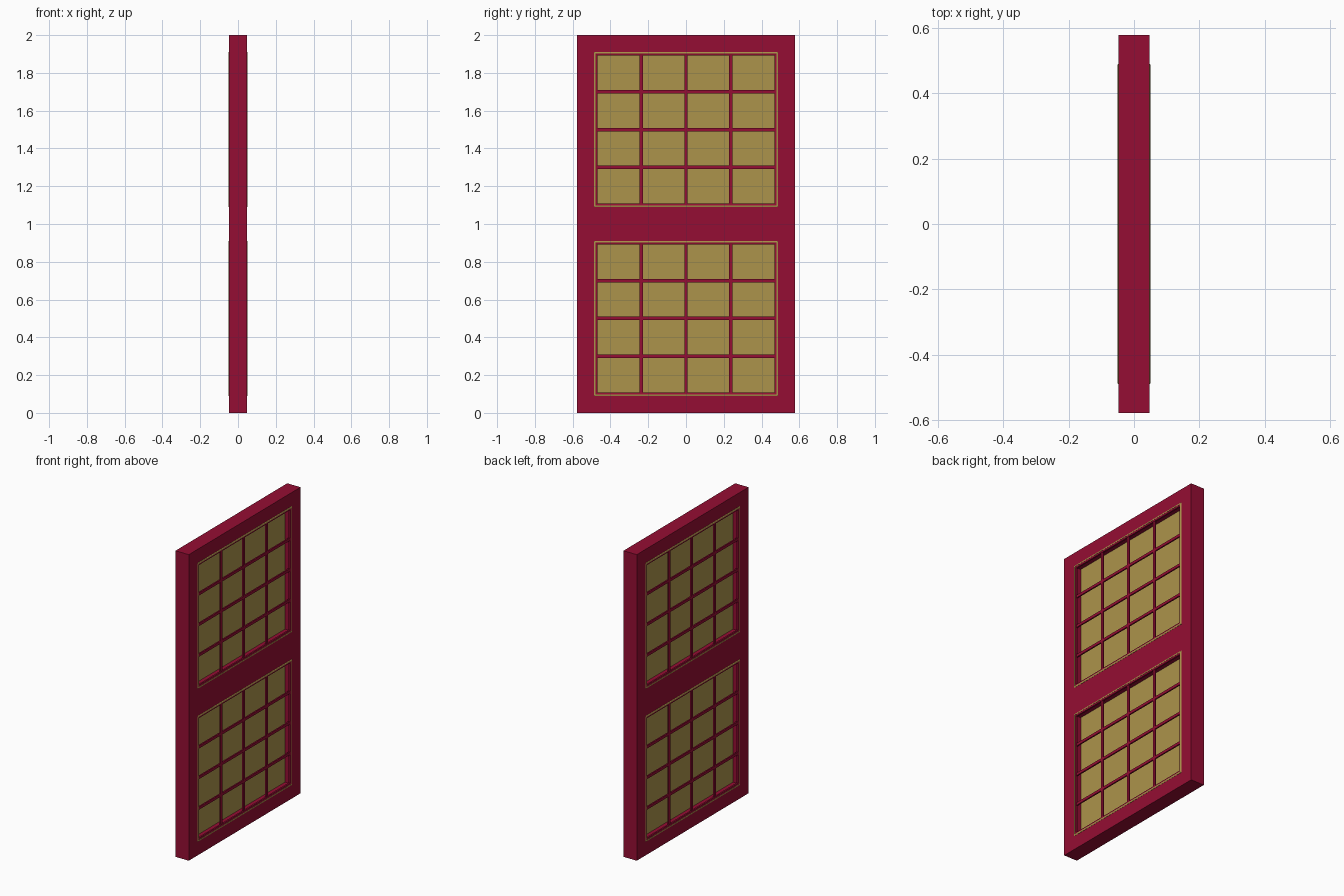
import bpy, bmesh

if "Cube" in bpy.data.objects:
    bpy.data.objects.remove(bpy.data.objects["Cube"])

W, H, T = 0.577, 2.0, 0.048      # half width, height, half thickness
OY, OZ = 0.478, 0.401            # half size of each sash opening
CENTRES = {"lower": 0.5, "upper": 1.5}
BAR = 0.009                      # half width of glazing bars


def material(name, rgb):
    m = bpy.data.materials.new(name)
    m.diffuse_color = (*rgb, 1)
    m.use_nodes = True
    m.node_tree.nodes["Principled BSDF"].inputs["Base Color"].default_value = m.diffuse_color
    return m


RED = material("deep red paint", (0.300, 0.0042, 0.033))
GOLD = material("dull gold", (0.412, 0.296, 0.070))


def finish(name, bm, mat):
    bmesh.ops.recalc_face_normals(bm, faces=bm.faces)
    me = bpy.data.meshes.new(name)
    bm.to_mesh(me)
    bm.free()
    me.materials.append(mat)
    ob = bpy.data.objects.new(name, me)
    bpy.context.collection.objects.link(ob)
    return ob


def add_box(bm, x0, x1, y0, y1, z0, z1):
    vs = bmesh.ops.create_cube(bm, size=1)["verts"]
    for v in vs:
        v.co.x = x1 if v.co.x > 0 else x0
        v.co.y = y1 if v.co.y > 0 else y0
        v.co.z = z1 if v.co.z > 0 else z0


def box(name, mat, *dims):
    bm = bmesh.new()
    add_box(bm, *dims)
    return finish(name, bm, mat)


def ring(name, mat, zc, profile):
    """Sweep a closed (x, outward offset) profile round a sash opening."""
    bm = bmesh.new()
    loops = [[bm.verts.new((x, sy * (OY + d), zc + sz * (OZ + d))) for x, d in profile]
             for sy, sz in ((-1, -1), (1, -1), (1, 1), (-1, 1))]
    n = len(profile)
    for i in range(4):
        a, b = loops[i], loops[(i + 1) % 4]
        for j in range(n):
            k = (j + 1) % n
            bm.faces.new((a[j], b[j], b[k], a[k]))
    return finish(name, bm, mat)


# Outer frame: two stiles and three rails
for side, s in (("left", -1), ("right", 1)):
    ys = sorted((s * OY, s * W))
    box(f"{side}_stile", RED, -T, T, *ys, 0, H)
lo, hi = CENTRES["lower"], CENTRES["upper"]
for name, z0, z1 in (("bottom_rail", 0, lo - OZ), ("middle_rail", lo + OZ, hi - OZ),
                     ("top_rail", hi + OZ, H)):
    box(name, RED, -T, T, -OY, OY, z0, z1)

for label, zc in CENTRES.items():
    # Recessed central pane
    box(f"{label}_pane", GOLD, -0.005, 0.005, -OY, OY, zc - OZ, zc + OZ)
    for face, s in (("left", -1), ("right", 1)):
        # Raised bevelled trim round the opening
        ring(f"{label}_{face}_trim", GOLD, zc,
             [(s * 0.046, 0.010), (s * 0.049, 0.010), (s * 0.051, 0.006),
              (s * 0.051, 0.001), (s * 0.046, 0.001)])
        # Inner red lip
        ring(f"{label}_{face}_lip", RED, zc,
             [(s * 0.038, 0.001), (s * 0.050, 0.001), (s * 0.048, -0.009), (s * 0.038, -0.009)])
        # Thin glazing bars near the surface
        bm = bmesh.new()
        xs = sorted((s * 0.037, s * 0.046))
        for i in (-1, 0, 1):
            y, z = i * 0.236, zc + i * 0.2
            add_box(bm, *xs, y - BAR, y + BAR, zc - OZ, zc + OZ)
            add_box(bm, *xs, -OY, OY, z - BAR, z + BAR)
        finish(f"{label}_{face}_glazing_bars", bm, RED)
